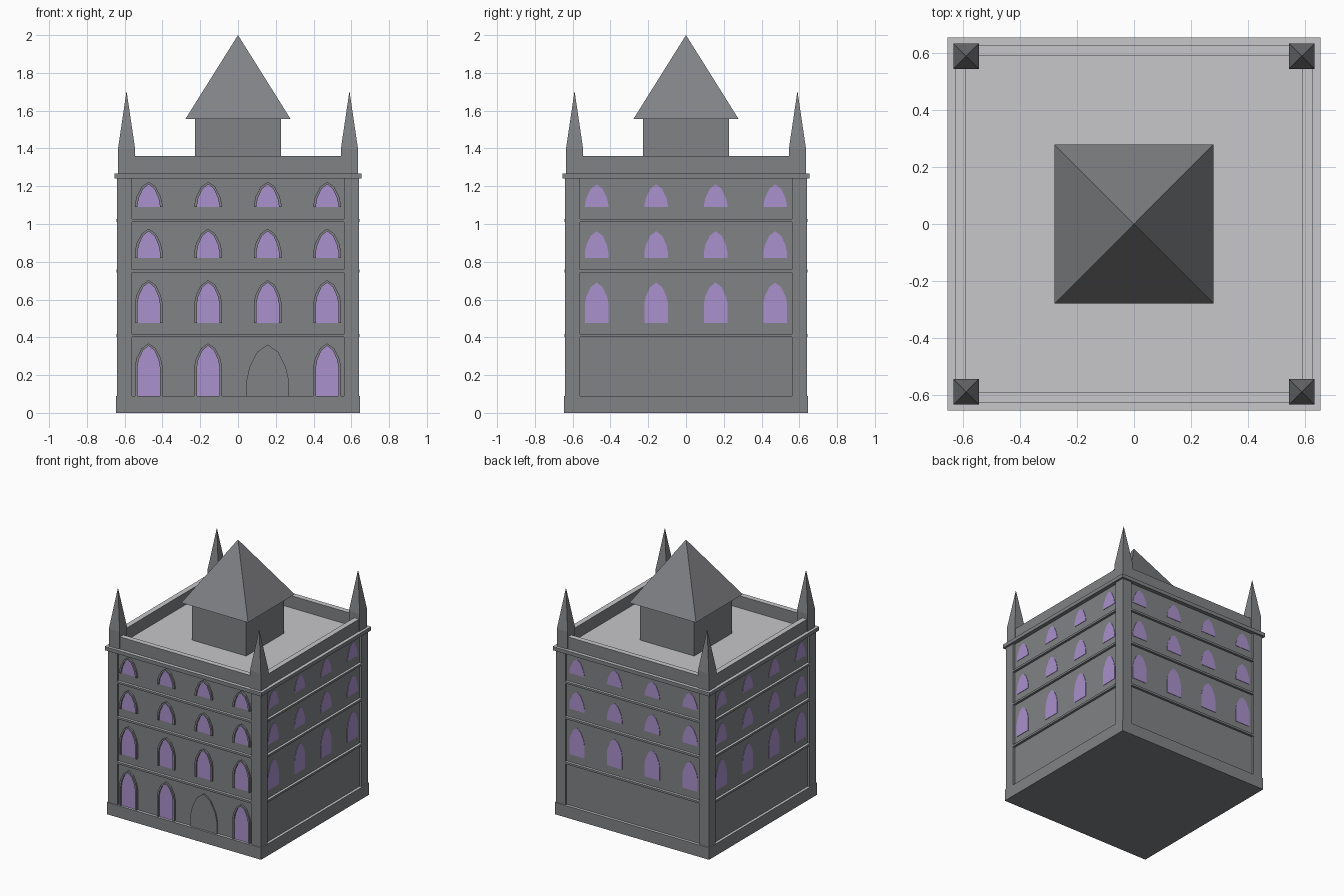
import bpy
import bmesh
from math import pi
from mathutils import Matrix, Vector

cube = bpy.data.objects.get("Cube")
if cube:
    bpy.data.objects.remove(cube, do_unlink=True)


def material(name, rgb):
    mat = bpy.data.materials.new(name)
    mat.use_nodes = True
    mat.diffuse_color = (*rgb, 1)
    mat.node_tree.nodes["Principled BSDF"].inputs["Base Color"].default_value = (*rgb, 1)
    return mat


STONE = material("grey_stone", (0.22, 0.224, 0.235))
PALE = material("pale_ledge", (0.57, 0.57, 0.59))
GLASS = material("violet_glass", (0.40, 0.285, 0.61))


def finish(bm, name, mats=(STONE, PALE)):
    """Store the mesh; level upward faces take the second material."""
    bmesh.ops.recalc_face_normals(bm, faces=bm.faces)
    bm.normal_update()
    for f in bm.faces:
        f.material_index = 1 if len(mats) > 1 and f.normal.z > 0.95 else 0
    mesh = bpy.data.meshes.new(name)
    bm.to_mesh(mesh)
    bm.free()
    for m in mats:
        mesh.materials.append(m)
    obj = bpy.data.objects.new(name, mesh)
    bpy.context.scene.collection.objects.link(obj)
    return obj


def add_box(bm, lo, hi):
    lo, hi = Vector(lo), Vector(hi)
    mat = Matrix.Translation((lo + hi) / 2) @ Matrix.Diagonal((*(hi - lo), 1))
    bmesh.ops.create_cube(bm, size=1, matrix=mat)


def slab(name, half, z0, z1):
    bm = bmesh.new()
    add_box(bm, (-half, -half, z0), (half, half, z1))
    return finish(bm, name)


def add_spire(bm, x, y, half, z0, z1):
    """Four-sided pyramid aligned with the walls."""
    mat = Matrix.Translation((x, y, (z0 + z1) / 2)) @ Matrix.Rotation(pi / 4, 4, "Z")
    bmesh.ops.create_cone(bm, cap_ends=True, segments=4, radius1=half * 2 ** 0.5,
                          radius2=0, depth=z1 - z0, matrix=mat)


def arch(cx, w, bottom, apex, rise):
    """Pointed arch outline as (x, z) points."""
    spring = apex - rise
    right = [(w, bottom), (w, spring), (w * 0.87, spring + rise * 0.36),
             (w * 0.5, spring + rise * 0.79)]
    pts = right + [(0, apex)] + [(-x, z) for x, z in reversed(right)]
    return [(cx + x, z) for x, z in pts]


def add_plate(bm, outline, y0, y1):
    """Outline on the front wall, from depth y0 out to y1."""
    front = [bm.verts.new((x, y1, z)) for x, z in outline]
    back = [bm.verts.new((x, y0, z)) for x, z in outline]
    bm.faces.new(front)
    bm.faces.new(back[::-1])
    n = len(front)
    for i in range(n):
        j = (i + 1) % n
        bm.faces.new((front[i], front[j], back[j], back[i]))


def add_frame(bm, outer, inner, y0, y1):
    """Moulding between two arch outlines, open at the foot."""
    rings = [[bm.verts.new((x, y, z)) for x, z in line]
             for line, y in ((outer, y0), (outer, y1), (inner, y1), (inner, y0))]
    for i in range(len(outer) - 1):
        for k in range(4):
            a, b = rings[k], rings[(k + 1) % 4]
            bm.faces.new((a[i], a[i + 1], b[i + 1], b[i]))
    for end in (0, -1):
        bm.faces.new([r[end] for r in rings])


WALL = 0.625
COLUMNS = (-0.473, -0.158, 0.157, 0.472)
ROWS = ((1.09, 1.21), (0.82, 0.962), (0.477, 0.69), (0.09, 0.355))  # sill, apex
RISE = 0.115

# Main stacked masses
slab("wall_core", WALL, 0.02, 1.25)
slab("plinth", 0.645, 0, 0.09)
slab("cornice", 0.655, 1.24, 1.268)
slab("tower", 0.227, 1.26, 1.556)

# Tower roof
bm = bmesh.new()
add_spire(bm, 0, 0, 0.279, 1.555, 2)
finish(bm, "tower_roof")

# Corner pilasters and pinnacles
pilasters, pinnacles = bmesh.new(), bmesh.new()
for sx in (-1, 1):
    for sy in (-1, 1):
        c = Vector((sx * 0.6, sy * 0.6, 0))
        add_box(pilasters, c + Vector((-0.04, -0.04, 0.08)), c + Vector((0.04, 0.04, 1.245)))
        c = Vector((sx * 0.59, sy * 0.59, 0))
        add_box(pinnacles, c + Vector((-0.045, -0.045, 1.26)), c + Vector((0.045, 0.045, 1.4)))
        add_spire(pinnacles, c.x, c.y, 0.045, 1.4, 1.705)
finish(pilasters, "corner_pilasters")
finish(pinnacles, "corner_pinnacles", (STONE,))

# Parapet, storey bands and windows, turned onto each side
for i, side in enumerate(("front", "left", "back", "right")):
    turn = Matrix.Rotation(i * pi / 2, 4, "Z")

    bm = bmesh.new()
    add_box(bm, (-0.63, -0.63, 1.26), (0.63, -0.59, 1.36))
    finish(bm, side + "_parapet").matrix_world = turn

    bm = bmesh.new()
    for z in (0.41, 0.75, 1.018):
        add_box(bm, (-0.561, -0.643, z - 0.008), (0.561, -0.61, z + 0.008))
    finish(bm, side + "_storey_bands").matrix_world = turn

    panes = bmesh.new()
    for sill, apex in ROWS if side == "front" else ROWS[:3]:
        for x in COLUMNS:
            if sill < 0.1 and x == COLUMNS[2]:
                continue  # doorway takes this bay
            add_plate(panes, arch(x, 0.063, sill, apex, RISE), -WALL + 0.004, -WALL - 0.003)
    finish(panes, side + "_windows", (GLASS,)).matrix_world = turn

# Raised mouldings round the front windows
bm = bmesh.new()
for sill, apex in ROWS:
    for x in COLUMNS:
        if sill < 0.1 and x == COLUMNS[2]:
            continue
        add_frame(bm, arch(x, 0.073, sill, apex + 0.013, RISE + 0.005),
                  arch(x, 0.06, sill, apex, RISE), -WALL + 0.004, -WALL - 0.014)
finish(bm, "front_window_mouldings", (STONE,))

# Pointed front door
bm = bmesh.new()
add_plate(bm, arch(COLUMNS[2], 0.111, 0.085, 0.362, 0.187), -WALL + 0.004, -WALL - 0.009)
finish(bm, "front_door", (STONE,))
